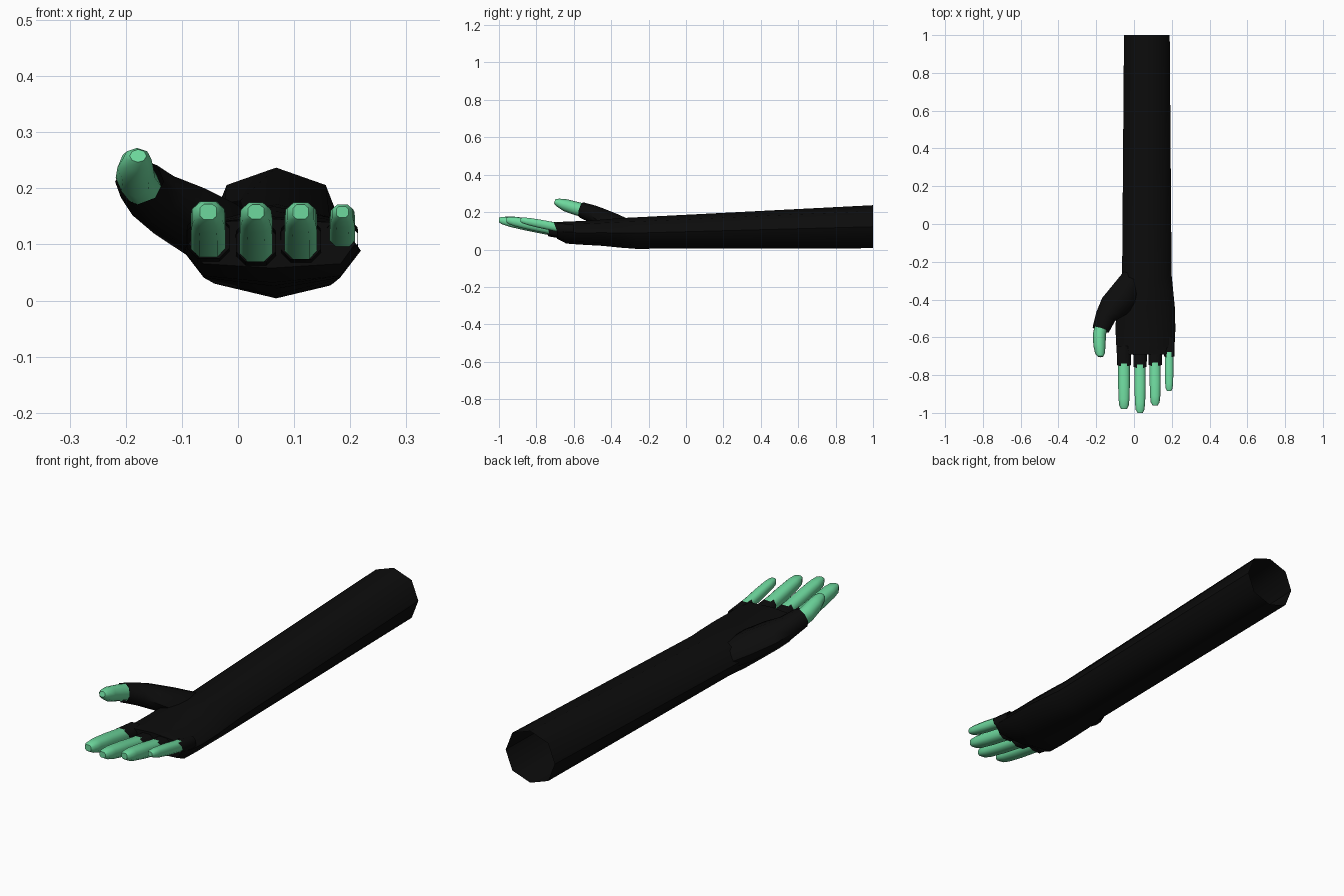
import bpy, math
from mathutils import Vector, Matrix

if "Cube" in bpy.data.objects:
    bpy.data.objects.remove(bpy.data.objects["Cube"])


def material(name, rgb):
    m = bpy.data.materials.new(name)
    m.diffuse_color = (*rgb, 1)
    m.use_nodes = True
    m.node_tree.nodes["Principled BSDF"].inputs["Base Color"].default_value = m.diffuse_color
    return m


black = material("black fabric", (0.0037, 0.0037, 0.0037))
green = material("mint green skin", (0.155, 0.69, 0.34))


def ring(centre, rx, rz, sides=8, yaw=0, pitch=0, power=2.0, phase=0):
    """Rounded-box outline in the xz plane, turned by yaw and pitch."""
    turn = Matrix.Rotation(yaw, 3, 'Z') @ Matrix.Rotation(pitch, 3, 'X')
    pts = []
    for i in range(sides):
        a = 2 * math.pi * (i + phase) / sides
        c, s = math.cos(a), math.sin(a)
        p = Vector((math.copysign(abs(c) ** (2 / power), c) * rx, 0,
                    math.copysign(abs(s) ** (2 / power), s) * rz))
        pts.append(Vector(centre) + turn @ p)
    return pts


def loft(name, rings, mat, cap_end=False, angle=50):
    n = len(rings[0])
    verts = [p for r in rings for p in r]
    faces = [(k * n + i, k * n + (i + 1) % n, (k + 1) * n + (i + 1) % n, (k + 1) * n + i)
             for k in range(len(rings) - 1) for i in range(n)]
    if cap_end:
        faces.append(tuple(range((len(rings) - 1) * n, len(rings) * n)))
    mesh = bpy.data.meshes.new(name)
    mesh.from_pydata(verts, [], faces)
    mesh.materials.append(mat)
    ob = bpy.data.objects.new(name, mesh)
    bpy.context.collection.objects.link(ob)
    bpy.ops.object.select_all(action='DESELECT')
    ob.select_set(True)
    bpy.context.view_layer.objects.active = ob
    bpy.ops.object.mode_set(mode='EDIT')
    bpy.ops.mesh.select_all(action='SELECT')
    bpy.ops.mesh.normals_make_consistent(inside=False)
    bpy.ops.object.mode_set(mode='OBJECT')
    bpy.ops.object.shade_smooth_by_angle(angle=math.radians(angle))
    return ob


# Sleeve and palm in one skin: y, left, right, bottom, top, squareness
sections = [
    (1.00, -0.053, 0.189, 0.007, 0.237, 2.2),
    (-0.27, -0.063, 0.199, 0.004, 0.172, 2.2),
    (-0.35, -0.080, 0.207, 0.010, 0.168, 2.3),
    (-0.45, -0.094, 0.217, 0.020, 0.160, 2.4),
    (-0.56, -0.098, 0.219, 0.026, 0.152, 2.6),
    (-0.64, -0.094, 0.215, 0.032, 0.150, 3.0),
    (-0.69, -0.088, 0.209, 0.058, 0.146, 3.6),
]
loft("sleeve_and_palm",
     [ring(((l + r) / 2, y, (b + t) / 2), (r - l) / 2, (t - b) / 2, power=p)
      for y, l, r, b, t, p in sections], black, cap_end=True)

# Fingers with their glove cuffs: name, x, half width, base y, tip y, base z
for name, x, w, base, tip, z in [
        ("index", -0.053, 0.033, -0.735, -0.98, 0.118),
        ("middle", 0.032, 0.031, -0.745, -1.0, 0.110),
        ("ring", 0.112, 0.031, -0.735, -0.96, 0.114),
        ("little", 0.186, 0.024, -0.692, -0.885, 0.120)]:
    tz = 0.158
    h = w * 1.05

    def at(t):
        return (x, base + (tip - base) * t, z + (tz - z) * t)
    box = dict(power=2.7, phase=0.5)
    loft(name + "_cuff", [
        ring((x, base + 0.09, z - 0.016), w * 1.25, h * 1.2, **box),
        ring((x, base - 0.004, z - 0.004), w * 1.2, h * 1.25, pitch=0.35, **box)], black)
    loft(name + "_finger", [
        ring(at(-0.2), w, h, **box),
        ring(at(0.45), w, h * 0.96, **box),
        ring(at(0.78), w * 0.93, h * 0.84, **box),
        ring(at(0.93), w * 0.8, h * 0.66, **box),
        ring(at(1.0), w * 0.48, h * 0.42, **box)], green, cap_end=True)

# Thumb mound and cuff
loft("thumb_cuff", [
    ring((0.000, -0.29, 0.100), 0.066, 0.055, yaw=-0.7),
    ring((-0.045, -0.370, 0.125), 0.082, 0.066, yaw=-0.75),
    ring((-0.105, -0.435, 0.160), 0.077, 0.057, yaw=-0.6),
    ring((-0.150, -0.490, 0.186), 0.055, 0.049, yaw=-0.45, pitch=-0.2),
    ring((-0.176, -0.560, 0.212), 0.045, 0.042, yaw=-0.3, pitch=-0.25)], black)

# Thumb
loft("thumb", [
    ring((-0.170, -0.520, 0.202), 0.034, 0.036, pitch=-0.3),
    ring((-0.183, -0.585, 0.219), 0.035, 0.036, pitch=-0.3),
    ring((-0.183, -0.645, 0.237), 0.032, 0.033, pitch=-0.3),
    ring((-0.180, -0.685, 0.251), 0.026, 0.022, pitch=-0.3),
    ring((-0.178, -0.702, 0.258), 0.015, 0.012, pitch=-0.3)], green, cap_end=True)
